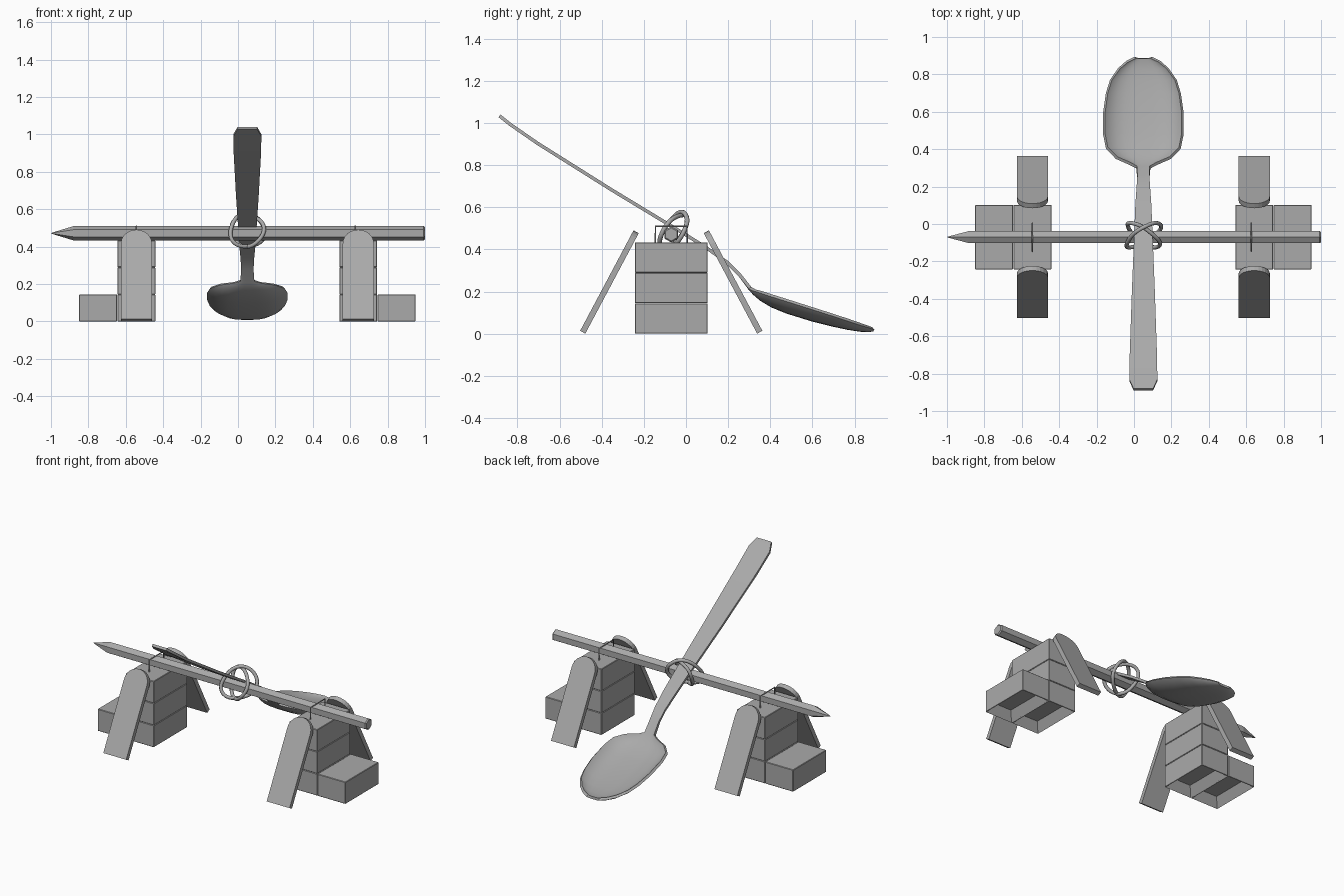
import bpy, bmesh, math
from mathutils import Vector, Matrix

if "Cube" in bpy.data.objects:
    bpy.data.objects.remove(bpy.data.objects["Cube"])

GREY = (0.4, 0.4, 0.4, 1)
grey = bpy.data.materials.new("plain grey")
grey.use_nodes = True
grey.diffuse_color = GREY
grey.node_tree.nodes["Principled BSDF"].inputs["Base Color"].default_value = GREY

MID_Y = -0.07   # line of the pencil
MID_X = 0.05    # line of the spoon


def finish(name, bm, smooth=False):
    bmesh.ops.recalc_face_normals(bm, faces=bm.faces[:])
    mesh = bpy.data.meshes.new(name)
    bm.to_mesh(mesh)
    bm.free()
    obj = bpy.data.objects.new(name, mesh)
    bpy.context.collection.objects.link(obj)
    mesh.materials.append(grey)
    for p in mesh.polygons:
        p.use_smooth = smooth
    return obj


def brick(name, x, z):
    """Brick with a shallow recess in its underside."""
    bm = bmesh.new()
    bmesh.ops.create_cube(bm, size=1)
    bmesh.ops.scale(bm, vec=(0.203, 0.345, 0.144), verts=bm.verts)
    bmesh.ops.bevel(bm, geom=bm.edges[:], offset=0.003, segments=1, affect='EDGES')
    base = min(bm.faces, key=lambda f: f.calc_center_median().z)
    bmesh.ops.inset_region(bm, faces=[base], thickness=0.045)
    bmesh.ops.translate(bm, vec=(0, 0, 0.06), verts=base.verts)
    bmesh.ops.translate(bm, vec=(x, MID_Y, z + 0.072), verts=bm.verts)
    return finish(name, bm)


def plank(name, x, side):
    """Leaning plank with a rounded upper end."""
    r, length, thick = 0.083, 0.54, 0.028
    outline = [(-r, 0), (r, 0)]
    for i in range(13):
        a = math.pi * i / 12
        outline.append((r * math.cos(a), length - r + r * math.sin(a)))
    bm = bmesh.new()
    face = bm.faces.new([bm.verts.new((u, -thick / 2, v)) for u, v in outline])
    out = bmesh.ops.extrude_face_region(bm, geom=[face])
    moved = [g for g in out["geom"] if isinstance(g, bmesh.types.BMVert)]
    bmesh.ops.translate(bm, vec=(0, thick, 0), verts=moved)
    lean = Matrix.Rotation(side * math.radians(28), 4, 'X')
    place = Matrix.Translation((x, MID_Y + side * 0.42, 0.007))
    bmesh.ops.transform(bm, matrix=place @ lean, verts=bm.verts)
    return finish(name, bm)


def wire(name, points, radius, cyclic=False, spline='POLY'):
    """Round wire along a path, turned into a mesh."""
    curve = bpy.data.curves.new(name, 'CURVE')
    curve.dimensions = '3D'
    curve.bevel_depth = radius
    curve.bevel_resolution = 2
    curve.use_fill_caps = True
    s = curve.splines.new(spline)
    s.points.add(len(points) - 1)
    for p, co in zip(s.points, points):
        p.co = (*co, 1)
    s.use_cyclic_u = cyclic
    curve.materials.append(grey)
    obj = bpy.data.objects.new(name, curve)
    bpy.context.collection.objects.link(obj)
    return obj


# Brick stacks, leaning planks and staples at both ends
for label, side, staple_x in (("right", -1, -0.543), ("left", 1, 0.627)):
    x = MID_X + side * 0.593
    for level in range(3):
        brick(f"{label}_brick_{level + 1}", x, level * 0.1445)
    brick(f"{label}_outer_brick", x + side * 0.205, 0)
    plank(f"{label}_front_plank", x, -1)
    plank(f"{label}_back_plank", x, 1)
    wire(f"{label}_staple", [(staple_x, MID_Y + dy, z) for dy, z in
                             ((-0.075, 0.42), (-0.075, 0.51), (0.075, 0.51), (0.075, 0.42))], 0.004)

# Hexagonal pencil with a sharpened point
bm = bmesh.new()
rings = []
for x, r in ((-0.995, 0.003), (-0.88, 0.038), (0.993, 0.038), (1.0, 0.031)):
    rings.append([bm.verts.new((x, MID_Y + r * math.sin(k * math.pi / 3),
                                0.471 + r * math.cos(k * math.pi / 3))) for k in range(6)])
for a, b in zip(rings, rings[1:]):
    for k in range(6):
        bm.faces.new((a[k], a[(k + 1) % 6], b[(k + 1) % 6], b[k]))
bm.faces.new(rings[-1])
tip = bm.verts.new((-1, MID_Y, 0.471))
for k in range(6):
    bm.faces.new((rings[0][k], rings[0][(k + 1) % 6], tip))
finish("pencil", bm)

# Spoon lofted from stations: y, rim height, half width, bowl depth
stations = [
    (-0.88, 1.04, 0.052, 0), (-0.83, 1.0, 0.075, 0), (-0.7, 0.91, 0.073, 0),
    (-0.35, 0.69, 0.061, 0), (0, 0.478, 0.047, 0), (0.1, 0.415, 0.043, 0),
    (0.2, 0.345, 0.036, 0), (0.26, 0.285, 0.032, 0), (0.31, 0.222, 0.034, 0.004),
    (0.33, 0.21, 0.07, 0.014), (0.36, 0.202, 0.14, 0.032), (0.41, 0.186, 0.19, 0.046),
    (0.48, 0.164, 0.204, 0.053), (0.6, 0.126, 0.204, 0.052), (0.7, 0.094, 0.19, 0.045),
    (0.77, 0.071, 0.168, 0.037), (0.83, 0.05, 0.125, 0.025), (0.865, 0.038, 0.083, 0.014),
    (0.885, 0.03, 0.04, 0.004)]
bm = bmesh.new()
COLS = 12
rows = []
for y, z, half, depth in stations:
    row = []
    for i in range(COLS + 1):
        u = math.sin(math.pi * (i / COLS - 0.5))
        row.append(bm.verts.new((MID_X + half * u, y, z - depth * (1 - u ** 4))))
    rows.append(row)
for a, b in zip(rows, rows[1:]):
    for i in range(COLS):
        bm.faces.new((a[i], a[i + 1], b[i + 1], b[i]))
spoon = finish("spoon", bm, True)
up = sum(p.normal.z for p in spoon.data.polygons) > 0
shell = spoon.modifiers.new("thickness", 'SOLIDIFY')
shell.thickness = 0.016
shell.offset = -1 if up else 1
bpy.context.view_layer.objects.active = spoon
spoon.select_set(True)
bpy.ops.object.modifier_apply(modifier="thickness")
bpy.ops.object.shade_smooth_by_angle(angle=math.radians(35))

# Crossed elastic loops tying spoon and pencil together
for name, cross, size in (("band_rising", 1, 0.088), ("band_falling", -1, 0.082)):
    path = []
    for i in range(32):
        t = math.tau * i / 32
        r = size * (1 + 0.06 * math.cos(3 * t + cross))
        path.append((MID_X + 1.05 * r * math.cos(t),
                     -0.06 + cross * 0.05 * math.cos(t) + 0.042 * math.sin(t),
                     0.485 + r * math.sin(t)))
    wire(name, path, 0.011, cyclic=True)
